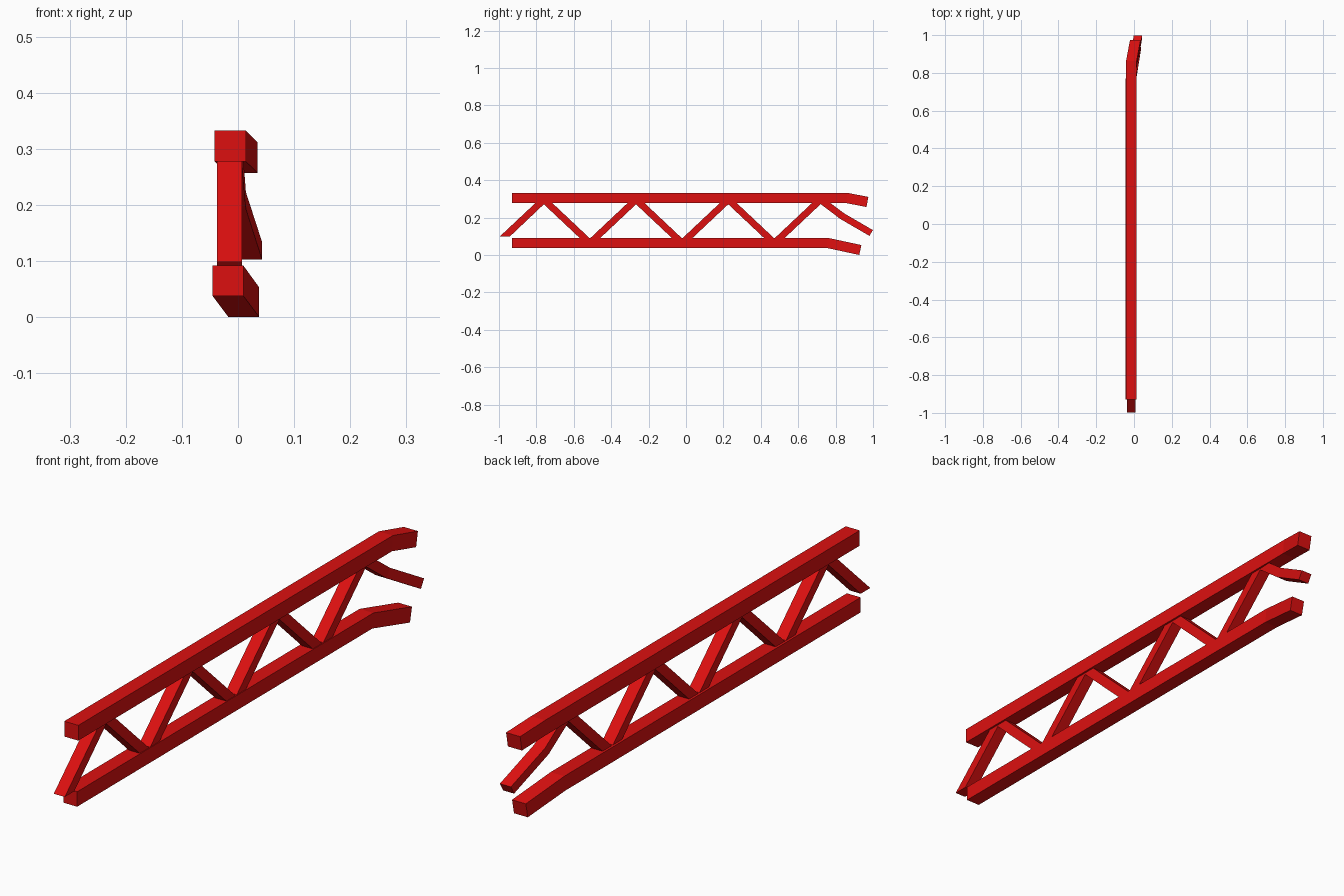
import bpy
import bmesh
from mathutils import Vector

cube = bpy.data.objects.get("Cube")
if cube:
    bpy.data.objects.remove(cube)

red = bpy.data.materials.new("red paint")
red.use_nodes = True
red.diffuse_color = (0.72, 0.005, 0.005, 1)
red.node_tree.nodes["Principled BSDF"].inputs["Base Color"].default_value = red.diffuse_color


def perp(a, b):
    """Unit vector square to a segment in the side plane."""
    d = (b - a).normalized()
    return Vector((0, -d.z, d.y)).normalized()


def beam(name, path, width, depth, start_cut=None):
    """Square bar swept along a path with mitred corners."""
    pts = [Vector(p) for p in path]
    norms = [perp(a, b) for a, b in zip(pts, pts[1:])]
    bm = bmesh.new()
    rings = []
    for i, p in enumerate(pts):
        n0 = norms[max(i - 1, 0)]
        n1 = norms[min(i, len(norms) - 1)]
        mitre = (n0 + n1).normalized()
        off = mitre * (depth / 2 / mitre.dot(n1))
        if i == 0 and start_cut:
            off = Vector(start_cut)
        side = Vector((width / 2, 0, 0))
        corners = (p - side - off, p + side - off, p + side + off, p - side + off)
        rings.append([bm.verts.new(c) for c in corners])
    for a, b in zip(rings, rings[1:]):
        for k in range(4):
            j = (k + 1) % 4
            bm.faces.new((a[k], a[j], b[j], b[k]))
    bm.faces.new(rings[0])
    bm.faces.new(rings[-1][::-1])
    bmesh.ops.recalc_face_normals(bm, faces=bm.faces)
    mesh = bpy.data.meshes.new(name)
    bm.to_mesh(mesh)
    bm.free()
    mesh.materials.append(red)
    obj = bpy.data.objects.new(name, mesh)
    bpy.context.collection.objects.link(obj)
    return obj


# Long chords, each with a bent rear end
beam("upper_chord", [(-0.014, -0.93, 0.305), (-0.014, 0.86, 0.305),
                     (0.007, 0.97, 0.284)], 0.056, 0.055)
beam("lower_chord", [(-0.018, -0.93, 0.065), (-0.018, 0.755, 0.065),
                     (0.01, 0.932, 0.027)], 0.055, 0.054)

# Zigzag lacing between the chords, with a torn, bent tail
zigzag = [(-0.015, -0.97, 0.098)]
for i in range(7):
    zigzag.append((-0.015, -0.76 + 0.2465 * i, 0.064 if i % 2 else 0.296))
zigzag += [(-0.008, 0.835, 0.208), (0.021, 0.99, 0.118)]
beam("zigzag_lacing", zigzag, 0.044, 0.036, start_cut=(0, -0.027, 0))
